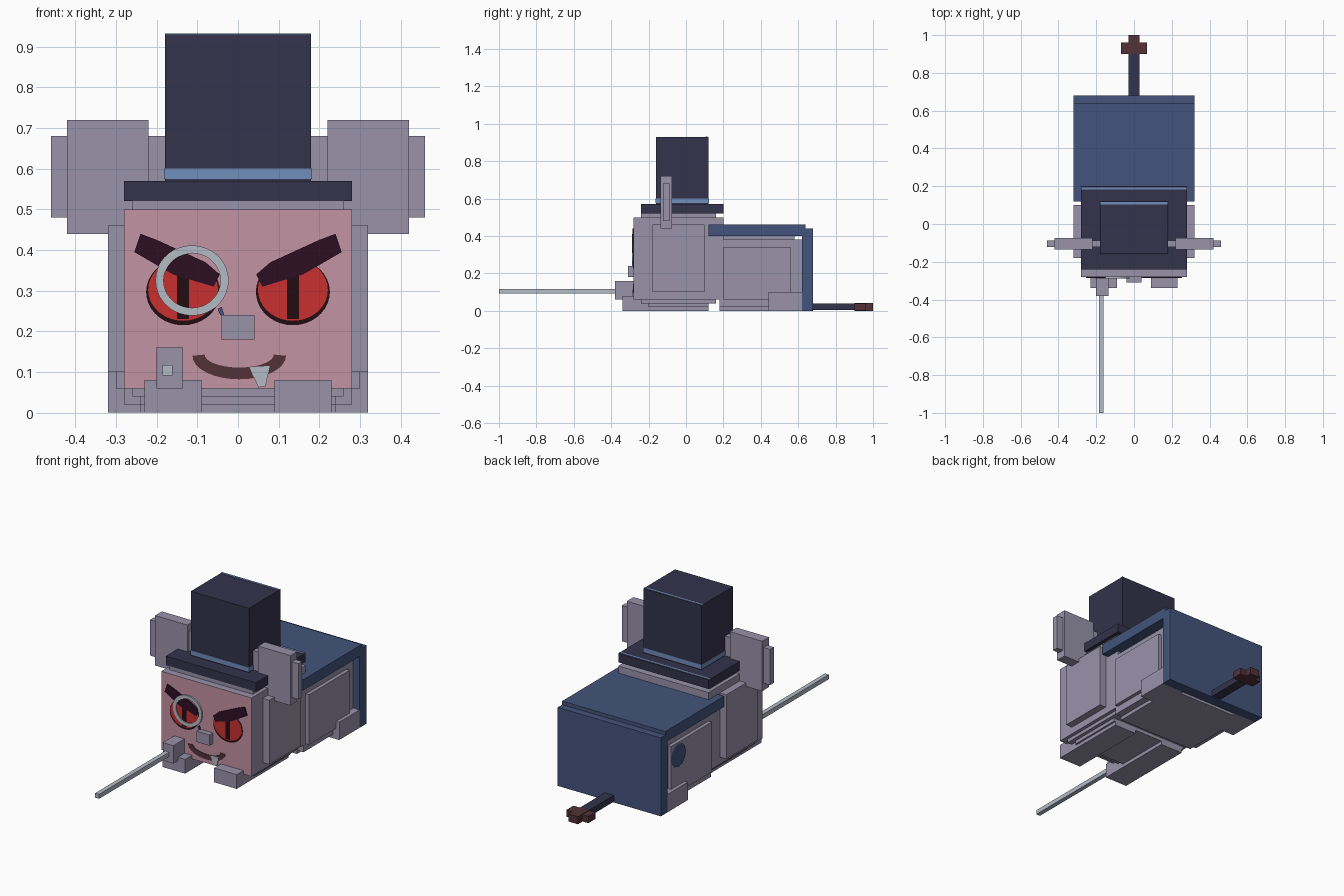
import bpy, bmesh, math

if "Cube" in bpy.data.objects:
    bpy.data.objects.remove(bpy.data.objects["Cube"], do_unlink=True)


def material(name, rgb):
    lin = [((c / 255 + 0.055) / 1.055) ** 2.4 if c > 10 else c / 3294 for c in rgb]
    m = bpy.data.materials.new(name)
    m.use_nodes = True
    m.diffuse_color = (*lin, 1)
    m.node_tree.nodes["Principled BSDF"].inputs["Base Color"].default_value = (*lin, 1)
    return m


LILAC = material("lilac fur", (152, 147, 170))
PINK = material("pink face", (196, 147, 163))
NAVY = material("dark navy", (52, 50, 75))
BAND = material("light blue", (113, 141, 189))
CAPE = material("cape blue", (67, 84, 124))
RED = material("eye red", (200, 48, 48))
BLACK = material("pupil black", (34, 12, 18))
PLUM = material("brow plum", (45, 14, 36))
SILVER = material("silver", (180, 187, 197))
BROWN = material("brown", (82, 50, 56))


def finish(name, bm, mat):
    bmesh.ops.recalc_face_normals(bm, faces=bm.faces)
    me = bpy.data.meshes.new(name)
    bm.to_mesh(me)
    bm.free()
    me.materials.append(mat)
    ob = bpy.data.objects.new(name, me)
    bpy.context.collection.objects.link(ob)
    return ob


def box(name, x, y, z, mat):
    """Box from (min, max) pairs on each axis."""
    bm = bmesh.new()
    bmesh.ops.create_cube(bm, size=1)
    for v in bm.verts:
        v.co = [r[0] if c < 0 else r[1] for c, r in zip(v.co, (x, y, z))]
    return finish(name, bm, mat)


def pair(name, x, y, z, mat):
    """The same box on the left (+x) and the right (-x)."""
    box("left_" + name, x, y, z, mat)
    box("right_" + name, (-x[1], -x[0]), y, z, mat)


FACE_Y = -0.28


def plate(name, pts, lift, mat):
    """Thin plate on the face, outlined by (x, z) points."""
    bm = bmesh.new()
    f = bm.faces.new([bm.verts.new((x, FACE_Y + 0.001, z)) for x, z in pts])
    ext = bmesh.ops.extrude_face_region(bm, geom=[f])["geom"]
    for v in ext:
        if isinstance(v, bmesh.types.BMVert):
            v.co.y = FACE_Y - lift
    return finish(name, bm, mat)


def arc(cx, cz, rx, rz, a0, a1, n):
    return [(cx + rx * math.cos(math.radians(a0 + (a1 - a0) * i / n)),
             cz + rz * math.sin(math.radians(a0 + (a1 - a0) * i / n)))
            for i in range(n + 1)]


# Head, with a pink front
head = box("head", (-.28, .28), (FACE_Y, .2), (.06, .5), LILAC)
head.data.materials.append(PINK)
for p in head.data.polygons:
    p.material_index = 1 if p.normal.y < -0.5 else 0
box("head_top", (-.26, .26), (-.24, .16), (.5, .52), LILAC)
box("head_underside", (-.26, .26), (-.24, .16), (.04, .06), LILAC)
box("chest_base", (-.24, .24), (-.2, .12), (.02, .04), LILAC)
pair("cheek", (.28, .32), (-.18, .1), (.1, .46), LILAC)
box("nose", (-.04, .04), (-.31, FACE_Y), (.18, .24), LILAC)

# Ears
pair("ear", (.22, .42), (-.135, -.075), (.44, .72), LILAC)
pair("ear_rim", (.18, .46), (-.122, -.088), (.48, .68), LILAC)

# Body and feet
box("body", (-.28, .28), (.18, .62), (.02, .38), LILAC)
box("body_top", (-.26, .26), (.2, .58), (.38, .4), LILAC)
box("belly", (-.24, .24), (.18, .6), (0, .02), LILAC)
pair("flank", (.28, .3), (.2, .56), (.06, .34), LILAC)
pair("front_foot", (.09, .23), (-.34, .12), (0, .04), LILAC)
pair("front_toe", (.09, .23), (-.34, -.2), (0, .08), LILAC)
pair("back_foot", (.18, .32), (.44, .62), (0, .1), LILAC)

# Round mark on the right flank
bm = bmesh.new()
ring = [bm.verts.new((-.304, y, z)) for y, z in arc(.5, .27, .065, .065, 0, 330, 11)]
bm.faces.new(ring)
finish("flank_mark", bm, CAPE)

# Cape
box("cape_top", (-.32, .32), (.12, .64), (.4, .46), CAPE)
box("cape_back", (-.32, .32), (.62, .68), (0, .44), CAPE)

# Hat
box("hat_brim", (-.28, .28), (-.24, .2), (.52, .57), NAVY)
box("hat_crown", (-.18, .18), (-.16, .12), (.57, .93), NAVY)
box("hat_band", (-.182, .182), (-.162, .122), (.575, .6), BAND)
box("brim_trim", (-.28, .28), (.182, .194), (.569, .572), BAND)
box("crown_trim", (-.18, .18), (.104, .116), (.929, .932), BAND)

# Tail
box("tail", (-.028, .028), (.68, .9), (.004, .04), NAVY)
box("tail_tip_cross", (-.068, .068), (.9, .962), (.002, .04), BROWN)
box("tail_tip", (-.03, .03), (.9, 1), (0, .042), BROWN)

# Hand holding a long blade
box("hand", (-.2, -.135), (-.38, -.28), (.06, .16), LILAC)
box("blade", (-.186, -.161), (-1, -.38), (.092, .117), SILVER)

# Eyes and brows
for side, s in (("left", 1), ("right", -1)):
    plate(side + "_eye_rim", arc(s * .135, .297, .091, .082, 0, 350, 35), .002, BLACK)
    plate(side + "_eye", arc(s * .135, .302, .086, .076, 0, 350, 35), .003, RED)
    plate(side + "_pupil", [(s * x, z) for x, z in
          ((.12, .23), (.15, .23), (.15, .35), (.12, .35))], .004, BLACK)
    plate(side + "_brow", [(s * x, z) for x, z in
          ((.045, .34), (.06, .31), (.16, .34), (.255, .395), (.24, .44),
           (.2, .425), (.08, .37))], .006, PLUM)

# Monocle ring and its chain end
bm = bmesh.new()
n = 36
outer, inner = [[bm.verts.new((x, FACE_Y - .008, z)) for x, z in
                 arc(-.113, .325, r, r * .96, 0, 350, n - 1)] for r in (.09, .07)]
for i in range(n):
    j = (i + 1) % n
    bm.faces.new((outer[i], outer[j], inner[j], inner[i]))
geom = bmesh.ops.extrude_face_region(bm, geom=bm.faces[:])["geom"]
for v in geom:
    if isinstance(v, bmesh.types.BMVert):
        v.co.y = FACE_Y + .001
finish("monocle", bm, SILVER)
plate("monocle_chain", [(-.05, .255), (-.04, .26), (-.034, .24), (-.044, .24)], .008, CAPE)

# Smile and tooth
smile = arc(.003, .14, .115, .058, 180, 360, 16)
smile_top = arc(.003, .143, .085, .032, 360, 180, 16)
plate("mouth", smile + smile_top, .003, BROWN)
plate("tooth", [(.028, .112), (.078, .115), (.068, .065), (.05, .062)], .005, SILVER)
